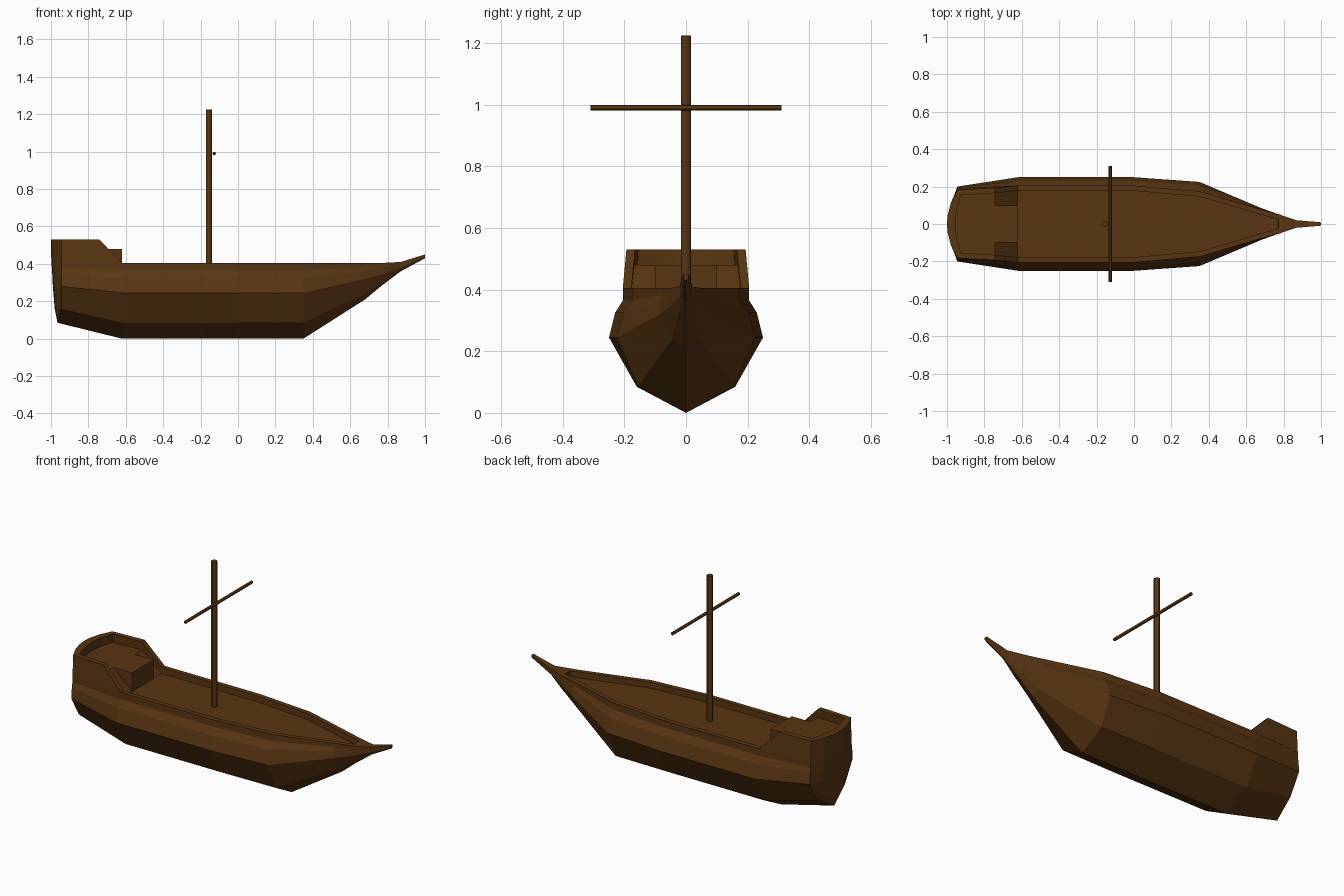
import bpy
import bmesh
from math import pi

if "Cube" in bpy.data.objects:
    bpy.data.objects.remove(bpy.data.objects["Cube"])

# One timber colour for the whole ship
timber = bpy.data.materials.new("dark_timber")
timber.use_nodes = True
colour = (0.1, 0.037, 0.006, 1)
timber.diffuse_color = colour
shader = timber.node_tree.nodes["Principled BSDF"]
shader.inputs["Base Color"].default_value = colour
shader.inputs["Roughness"].default_value = 0.8


def loft(name, sections, wrap=False):
    """Skin a run of half sections, mirrored across y, closing open ends."""
    bm = bmesh.new()
    for side in (1, -1):
        rows = [[bm.verts.new((x, y * side, z)) for x, y, z in s] for s in sections]
        count = len(rows[0])
        for a, b in zip(rows, rows[1:]):
            for i in range(count if wrap else count - 1):
                j = (i + 1) % count
                bm.faces.new((a[i], a[j], b[j], b[i]))
    bmesh.ops.remove_doubles(bm, verts=bm.verts, dist=0.0005)
    bmesh.ops.holes_fill(bm, edges=bm.edges, sides=0)
    bmesh.ops.recalc_face_normals(bm, faces=bm.faces)
    mesh = bpy.data.meshes.new(name)
    bm.to_mesh(mesh)
    bm.free()
    mesh.materials.append(timber)
    obj = bpy.data.objects.new(name, mesh)
    bpy.context.collection.objects.link(obj)
    return obj


def pole(name, radius, length, location, rotation=(0, 0, 0)):
    bpy.ops.mesh.primitive_cylinder_add(vertices=12, radius=radius, depth=length,
                                        location=location, rotation=rotation)
    obj = bpy.context.object
    obj.name = name
    obj.data.materials.append(timber)
    bpy.ops.object.shade_smooth_by_angle()


DECK, RAIL, AFT, TOP = 0.37, 0.405, 0.48, 0.53
WALL = 0.028


def hull_section(x, keel, chine_y, chine_z, wide_y, wide_z, rail_y, rail_z, deck):
    inner = max(rail_y - WALL, rail_y * 0.4)
    rise = rail_z - wide_z
    return [(x, 0, keel), (x, chine_y, chine_z), (x, wide_y, wide_z),
            (x, rail_y + 0.55 * (wide_y - rail_y), wide_z + 0.5 * rise),
            (x, rail_y, wide_z + 0.75 * rise), (x, rail_y, rail_z),
            (x, inner, rail_z), (x, inner, deck), (x, 0, deck)]


def round_stern(section, bulges):
    """Extra sections that curve the last one round to the centre line."""
    return [[(x - b * (1 - f * f), y * f, z) for (x, y, z), b in zip(section, bulges)]
            for f in (0.6, 0.25, 0)]


# Hull: keel, chine, widest line, rail and deck from stern to bow
stations = [
    (-0.945, 0.085, 0.13, 0.16, 0.2, 0.28, 0.19, RAIL, DECK),
    (-0.62, 0, 0.16, 0.085, 0.25, 0.245, 0.205, RAIL, DECK),
    (0, 0, 0.16, 0.085, 0.25, 0.245, 0.205, RAIL, DECK),
    (0.35, 0, 0.155, 0.085, 0.225, 0.245, 0.175, RAIL, DECK),
    (0.68, 0.21, 0.045, 0.24, 0.085, 0.32, 0.078, RAIL, DECK),
    (0.77, 0.285, 0.03, 0.3, 0.053, 0.345, 0.052, RAIL, DECK),
    (0.772, 0.286, 0.03, 0.3, 0.053, 0.345, 0.052, RAIL, RAIL),
    (0.87, 0.36, 0.012, 0.37, 0.018, 0.38, 0.02, 0.41, 0.41),
    (1, 0.43, 0.006, 0.433, 0.008, 0.437, 0.009, 0.45, 0.45),
]
body = [hull_section(*s) for s in stations]
stern = body[0]
stern[0] = (-0.965, 0, stern[0][2])
for i in (6, 7, 8):
    stern[i] = (-0.925, *stern[i][1:])
bulges = [0, 0.035, 0.045, 0.048, 0.05, 0.052, 0.03, 0.03, 0.03]
loft("hull", round_stern(stern, bulges)[::-1] + body)


# Raised rail around the aft deck, sloping down to the main rail
def rail_section(x, y, top, inset=0.0):
    lean = 0.06 * (top - RAIL)
    return [(x, y, RAIL - 0.005), (x, y - lean, top),
            (x + inset, y - WALL - lean, top), (x + inset, y - WALL, RAIL - 0.005)]


corner = rail_section(-0.945, 0.19, TOP, 0.02)
aft_rail = [rail_section(-0.62, 0.205, RAIL), rail_section(-0.742, 0.201, TOP), corner]
loft("aft_rail", aft_rail + round_stern(corner, [0.053, 0.055, 0.03, 0.03]), wrap=True)

# Aft deck with a landing between the two ramps
outline = [(-0.62, 0), (-0.62, 0.1), (-0.742, 0.1), (-0.742, 0.18),
           (-0.93, 0.17), (-0.955, 0.09), (-0.965, 0)]
loft("aft_deck", [[(x, y, z) for x, y in outline] for z in (DECK - 0.005, AFT)])

# Ramps from the main deck to the aft deck
wedge = [(-0.742, DECK - 0.002), (-0.742, AFT), (-0.62, DECK - 0.002)]
loft("boarding_ramps", [[(x, y, z) for x, z in wedge] for y in (0.1, 0.185)], wrap=True)

# Mast and yard
pole("mast", 0.017, 0.865, (-0.155, 0, 0.7925))
pole("yard", 0.009, 0.62, (-0.127, 0, 0.99), (pi / 2, 0, 0))
